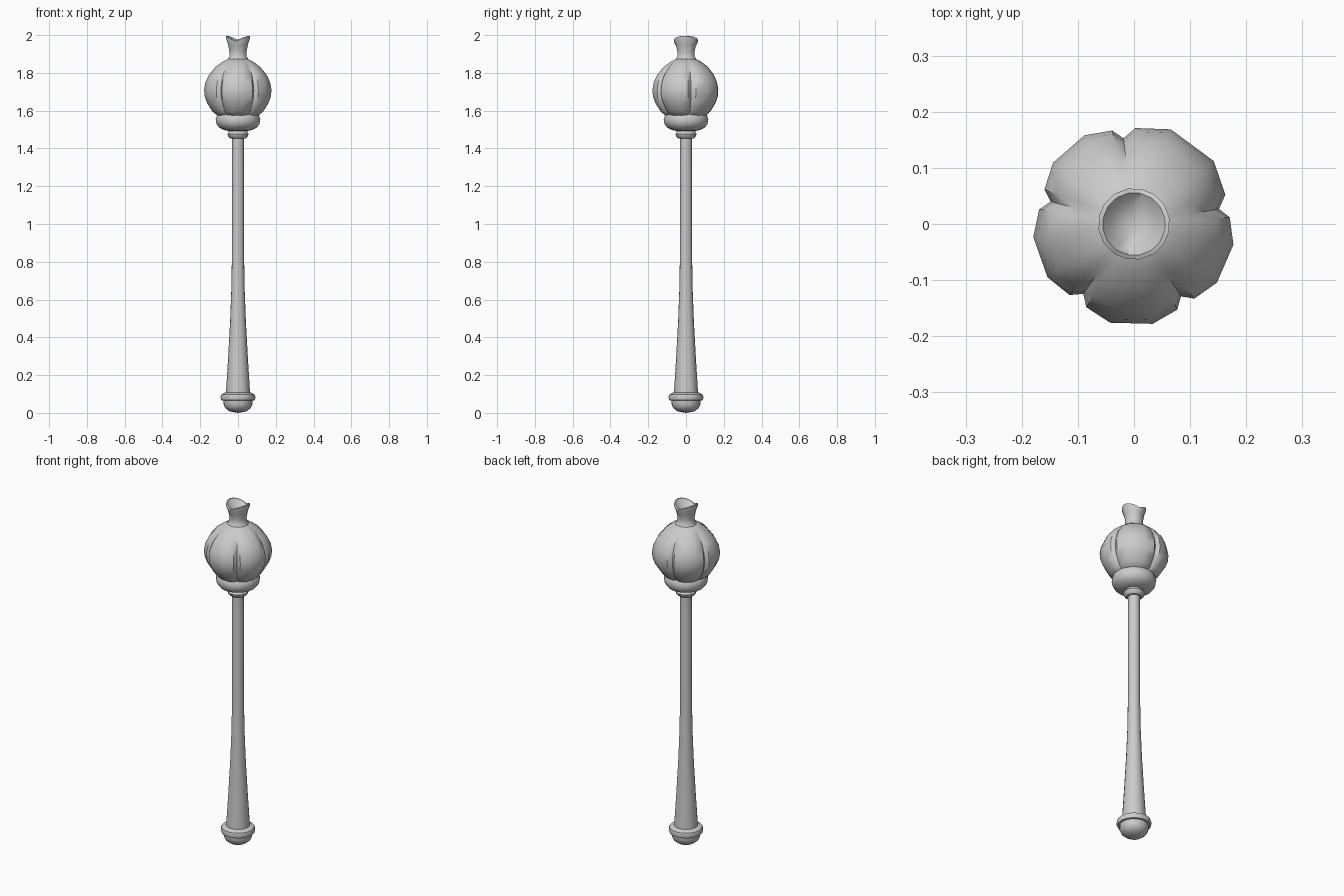
import bpy, bmesh
from math import cos, sin, radians, pi

if "Cube" in bpy.data.objects:
    bpy.data.objects.remove(bpy.data.objects["Cube"])

def ring_mesh(name, profile, angles, shape=None, angle_limit=40):
    """Skin a stack of rings; shape(r, z, ring_index, angle_index, angle) may deform each point."""
    bm = bmesh.new()
    rings = []
    for i, (r, z) in enumerate(profile):
        ring = []
        for j, a in enumerate(angles):
            rr, zz = (r, z) if shape is None else shape(r, z, i, j, a)
            ring.append(bm.verts.new((rr * cos(a), rr * sin(a), zz)))
        rings.append(ring)
    n = len(angles)
    for lo, hi in zip(rings, rings[1:]):
        for j in range(n):
            k = (j + 1) % n
            bm.faces.new((lo[j], lo[k], hi[k], hi[j]))
    # rings of zero radius collapse to a pole
    bmesh.ops.remove_doubles(bm, verts=bm.verts, dist=1e-5)
    bmesh.ops.recalc_face_normals(bm, faces=bm.faces)
    me = bpy.data.meshes.new(name)
    bm.to_mesh(me)
    bm.free()
    ob = bpy.data.objects.new(name, me)
    bpy.context.collection.objects.link(ob)
    bpy.ops.object.select_all(action='DESELECT')
    ob.select_set(True)
    bpy.context.view_layer.objects.active = ob
    bpy.ops.object.shade_smooth_by_angle(angle=radians(angle_limit))
    return ob

def circle(n, start=0.0):
    return [start + 2 * pi * i / n for i in range(n)]

# Pommel: rounded foot with a ring
ring_mesh("pommel", [(0, 0), (0.045, 0.008), (0.068, 0.026), (0.076, 0.045), (0.077, 0.066),
                     (0.088, 0.067), (0.093, 0.08), (0.088, 0.097), (0.07, 0.107), (0, 0.107)], circle(16))

# Shaft: slim rod that flares toward the foot
ring_mesh("shaft", [(0, 0.09), (0.064, 0.09), (0.063, 0.12), (0.053, 0.28), (0.042, 0.48),
                    (0.035, 0.66), (0.032, 0.85), (0.031, 1.47), (0, 1.47)], circle(16))

# Collar: small ring under the head
ring_mesh("collar", [(0, 1.453), (0.04, 1.453), (0.052, 1.463), (0.056, 1.476),
                     (0.05, 1.489), (0.04, 1.498), (0, 1.498)], circle(16))

# Cup holding the fruit
ring_mesh("cup", [(0, 1.492), (0.065, 1.494), (0.1, 1.51), (0.114, 1.53), (0.118, 1.552),
                  (0.112, 1.574), (0.1, 1.588), (0.0, 1.59)], circle(16))

# Fruit: five bulging lobes between creases
creases = [10, 97, 165, 234, 303, 370]
steps = [-1, -0.82, -0.35, 0.35, 0.82]
lobe_angles, bulge = [], []
for c0, c1 in zip(creases, creases[1:]):
    for u in steps:
        lobe_angles.append(radians((c0 + c1) / 2 + u * (c1 - c0) / 2))
        bulge.append({1: 0.15, 0.82: 0.055, 0.35: 0.0}[abs(u)])
fade = [0, 0.7, 0.9, 1, 1, 1, 1, 0.9, 0.7, 0.35, 0, 0]
fruit_profile = [(0, 1.565), (0.105, 1.57), (0.136, 1.595), (0.165, 1.64), (0.178, 1.675), (0.181, 1.71),
                 (0.174, 1.75), (0.155, 1.79), (0.12, 1.832), (0.084, 1.858), (0.05, 1.876), (0, 1.88)]
ring_mesh("fruit", fruit_profile, lobe_angles,
          lambda r, z, i, j, a: (r * (1 - bulge[j] * fade[i]), z))

# Crown: flared stem with a V-shaped dip and hollow top
dip_dir = radians(78)
dip = {3: 0.008, 4: 0.024, 5: 0.03, 6: 0.03, 7: 0.026, 8: 0.02}

def crown_shape(r, z, i, j, a):
    side = abs(r * sin(a - dip_dir)) / 0.065
    return r, z - dip.get(i, 0) * (1 - side)

ring_mesh("crown", [(0.062, 1.865), (0.047, 1.885), (0.046, 1.91), (0.053, 1.95), (0.064, 1.985),
                    (0.064, 1.996), (0.056, 2.0), (0.043, 1.988), (0, 1.968)],
          circle(16, dip_dir), crown_shape, 50)
